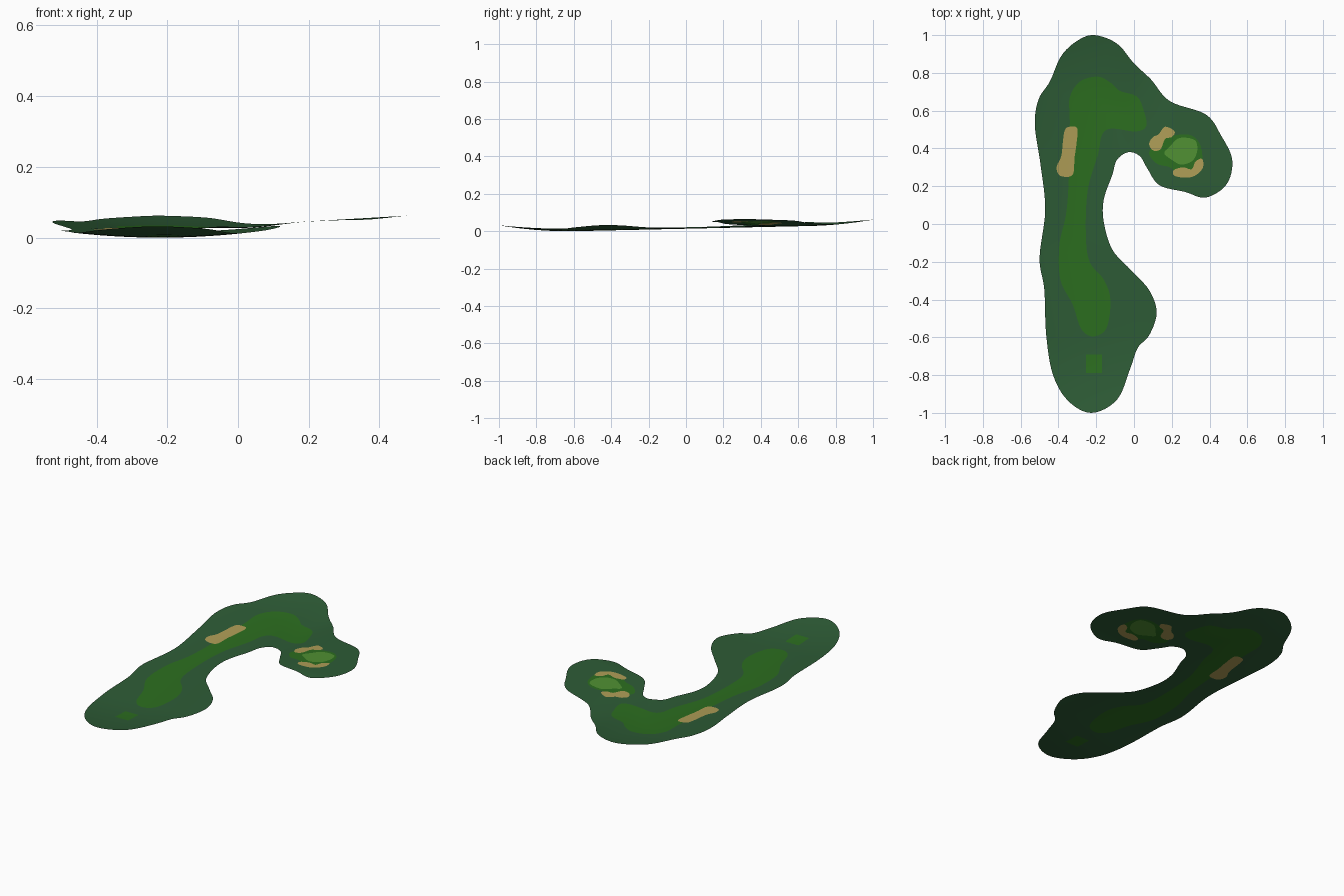
import bpy
import bmesh
from math import floor
from mathutils import Vector
from mathutils.geometry import delaunay_2d_cdt, intersect_point_line

cube = bpy.data.objects.get("Cube")
if cube:
    bpy.data.objects.remove(cube, do_unlink=True)


def make_material(name, colour):
    material = bpy.data.materials.new(name)
    material.use_nodes = True
    material.diffuse_color = (*colour, 1)
    shader = material.node_tree.nodes["Principled BSDF"]
    shader.inputs["Base Color"].default_value = (*colour, 1)
    shader.inputs["Roughness"].default_value = 0.9
    return material


DARK_GREEN = make_material("rough grass green", (0.027, 0.107, 0.037))
MID_GREEN = make_material("fairway grass green", (0.025, 0.156, 0.014))
LIGHT_GREEN = make_material("putting grass green", (0.08, 0.28, 0.033))
SAND = make_material("bunker sand", (0.43, 0.34, 0.095))

# Outlines of the ground areas, clockwise from the back
ROUGH = [(-.21, 1), (-.09, .955), (0, .85), (.09, .765), (.19, .65), (.38, .58),
         (.46, .47), (.52, .34), (.49, .21), (.38, .14), (.27, .17), (.135, .205),
         (.07, .295), (.03, .36), (-.03, .38), (-.09, .34), (-.115, .26), (-.16, .13),
         (-.16, .01), (-.115, -.135), (-.02, -.24), (.08, -.35), (.12, -.47), (.08, -.59),
         (.02, -.655), (-.02, -.765), (-.09, -.93), (-.225, -1), (-.35, -.935),
         (-.43, -.795), (-.465, -.585), (-.475, -.345), (-.5, -.18), (-.47, .075),
         (-.495, .315), (-.525, .525), (-.505, .66), (-.445, .755), (-.385, .89), (-.3, .97)]
FAIRWAY = [(-.19, .78), (-.12, .745), (-.075, .705), (.015, .675), (.05, .605), (.065, .52),
           (.01, .49), (-.12, .505), (-.17, .47), (-.19, .37), (-.245, .18), (-.255, -.055),
           (-.235, -.2), (-.16, -.295), (-.125, -.4), (-.145, -.55), (-.215, -.595),
           (-.28, -.555), (-.325, -.425), (-.39, -.295), (-.395, -.11), (-.36, .05),
           (-.345, .245), (-.34, .54), (-.34, .67), (-.285, .755)]
FRINGE = [(.22, .47), (.3, .47), (.35, .42), (.36, .33), (.32, .27), (.24, .26),
          (.19, .3), (.12, .32), (.08, .38), (.14, .44)]
GREEN = [(.24, .455), (.32, .445), (.335, .39), (.31, .335), (.25, .315),
         (.2, .34), (.16, .375), (.19, .41)]
TEE = [(-.255, -.69), (-.17, -.69), (-.17, -.79), (-.255, -.79)]
SIDE_BUNKER = [(-.34, .515), (-.3, .505), (-.305, .42), (-.315, .35), (-.325, .26),
               (-.39, .255), (-.41, .3), (-.385, .36), (-.375, .45), (-.365, .5)]
BACK_BUNKER = [(.165, .515), (.215, .49), (.2, .46), (.165, .45), (.14, .395),
               (.1, .39), (.08, .425), (.1, .46), (.13, .475)]
FRONT_BUNKER = [(.36, .345), (.325, .33), (.305, .29), (.26, .3), (.21, .285),
                (.215, .255), (.28, .245), (.33, .26), (.365, .3)]


def smooth_loop(points, steps=6):
    """Closed Catmull-Rom curve through the points."""
    pts = [Vector(p) for p in points]
    count = len(pts)
    loop = []
    for i in range(count):
        a, b, c, d = (pts[(i + k) % count] for k in (-1, 0, 1, 2))
        for s in range(steps):
            t = s / steps
            loop.append(b + (c - a) * t / 2 + (a * 2 - b * 5 + c * 4 - d) * t * t / 2
                        + (b * 3 - a - c * 3 + d) * t ** 3 / 2)
    return loop


def inside(p, loop):
    hit = False
    for a, b in zip(loop, loop[1:] + loop[:1]):
        if (a.y > p.y) != (b.y > p.y):
            if p.x < a.x + (b.x - a.x) * (p.y - a.y) / (b.y - a.y):
                hit = not hit
    return hit


# Valley line along the hole; the ground rises away from it
SPINE = [Vector(p) for p in ((-.22, -.58), (-.3, -.1), (-.26, .4), (-.2, .66), (0, .62), (.25, .4))]


def spine_distance(p):
    best = 9
    for a, b in zip(SPINE, SPINE[1:]):
        t = intersect_point_line(p, a, b)[1]
        best = min(best, (p - a.lerp(b, min(max(t, 0), 1))).length)
    return best


def ease(value, low, high):
    t = min(max((value - low) / (high - low), 0), 1)
    return t * t * (3 - 2 * t)


def ground_height(p):
    valley = .022 + .022 * p.y + .23 * spine_distance(p) ** 2
    shelf = .043 + .058 * p.x
    blend = ease(p.x, -.05, .2) * ease(p.y, 0, .2)
    return valley + (shelf - valley) * blend


# Later areas lie over earlier ones
AREAS = [("rough", smooth_loop(ROUGH), DARK_GREEN),
         ("fairway", smooth_loop(FAIRWAY), MID_GREEN),
         ("tee_box", smooth_loop(TEE, 1), MID_GREEN),
         ("green_fringe", smooth_loop(FRINGE), MID_GREEN),
         ("putting_green", smooth_loop(GREEN), LIGHT_GREEN),
         ("side_bunker", smooth_loop(SIDE_BUNKER), SAND),
         ("back_bunker", smooth_loop(BACK_BUNKER), SAND),
         ("front_bunker", smooth_loop(FRONT_BUNKER), SAND)]

# One shared triangulation, cut along every outline
points, edges = [], []
for name, loop, material in AREAS:
    start, count = len(points), len(loop)
    points += loop
    edges += [(start + i, start + (i + 1) % count) for i in range(count)]
cell = .03
border = AREAS[0][1]
for i in range(floor(-.6 / cell), floor(.6 / cell)):
    for j in range(floor(-1 / cell), floor(1 / cell) + 1):
        p = Vector(((i + j % 2 / 2) * cell, j * cell))
        if inside(p, border):
            points.append(p)
verts, _, tris, *_ = delaunay_2d_cdt(points, edges, [], 0, 1e-5)

# Sort the triangles into their areas
groups = {name: [] for name, _, _ in AREAS}
for tri in tris:
    centre = sum((verts[i] for i in tri), Vector((0, 0))) / len(tri)
    for name, loop, _ in reversed(AREAS):
        if inside(centre, loop):
            groups[name].append(tri)
            break

heights = [ground_height(v) for v in verts]
used = {i for tri_list in groups.values() for tri in tri_list for i in tri}
floor_level = min(heights[i] for i in used)

# Build each area as its own sheet of ground
for name, _, material in AREAS:
    bm = bmesh.new()
    made = {}
    for tri in groups[name]:
        for i in tri:
            if i not in made:
                made[i] = bm.verts.new((verts[i].x, verts[i].y, heights[i] - floor_level))
        face = bm.faces.new([made[i] for i in tri])
        face.normal_update()
        if face.normal.z < 0:
            face.normal_flip()
        face.smooth = True
    mesh = bpy.data.meshes.new(name)
    bm.to_mesh(mesh)
    bm.free()
    mesh.materials.append(material)
    bpy.context.collection.objects.link(bpy.data.objects.new(name, mesh))
